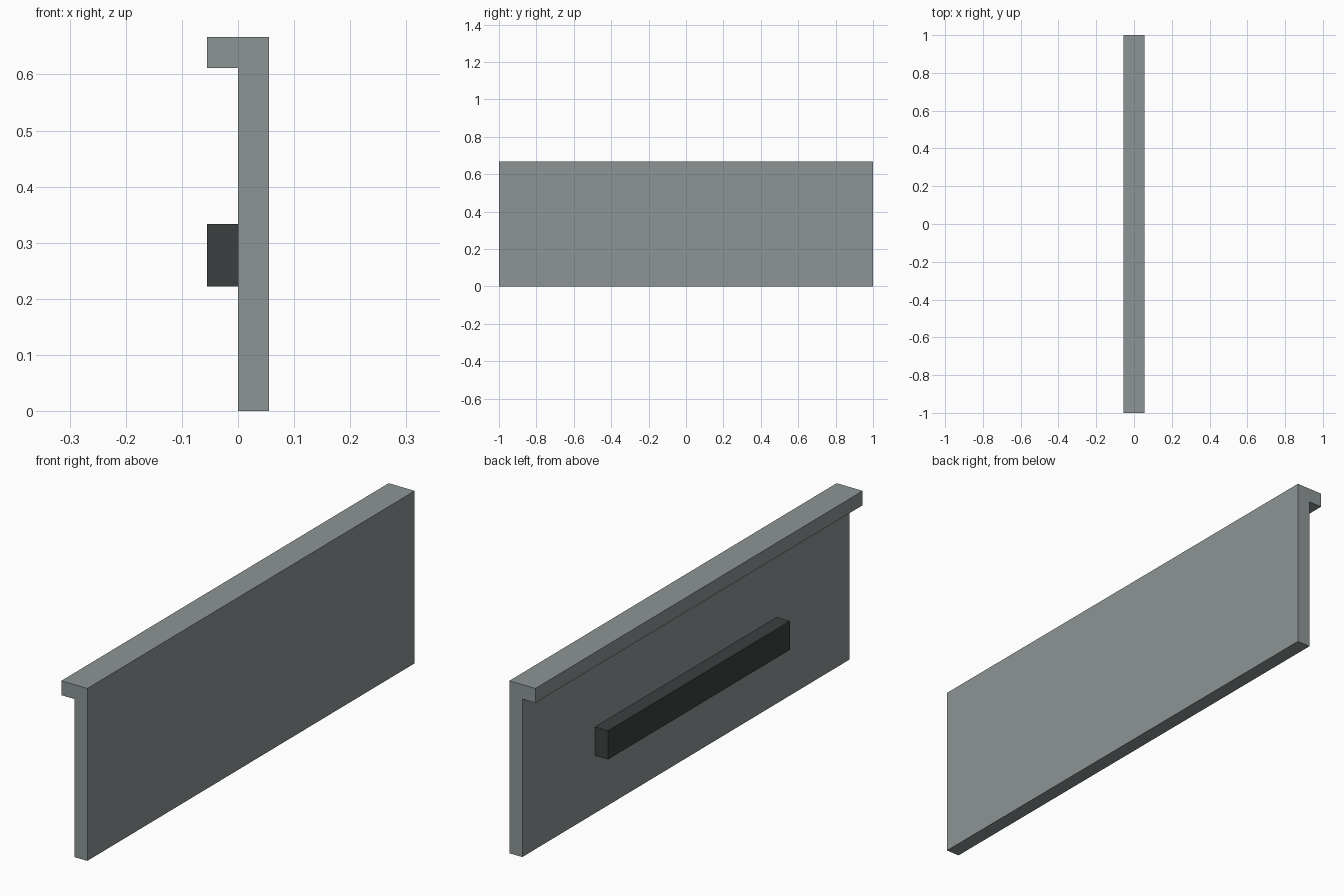
import bpy
import bmesh

if "Cube" in bpy.data.objects:
    bpy.data.objects.remove(bpy.data.objects["Cube"])

U = 1 / 18  # wall thickness


def material(name, rgb):
    m = bpy.data.materials.new(name)
    m.diffuse_color = (*rgb, 1)
    m.use_nodes = True
    m.node_tree.nodes["Principled BSDF"].inputs["Base Color"].default_value = m.diffuse_color
    return m


def extrude_profile(name, points, half_length, mat):
    """Extrude an x-z outline along y, centred on y = 0."""
    bm = bmesh.new()
    face = bm.faces.new([bm.verts.new((x, -half_length, z)) for x, z in points])
    new = bmesh.ops.extrude_face_region(bm, geom=[face])["geom"]
    verts = [v for v in new if isinstance(v, bmesh.types.BMVert)]
    bmesh.ops.translate(bm, verts=verts, vec=(0, 2 * half_length, 0))
    bmesh.ops.recalc_face_normals(bm, faces=bm.faces)
    mesh = bpy.data.meshes.new(name)
    bm.to_mesh(mesh)
    bm.free()
    mesh.materials.append(mat)
    obj = bpy.data.objects.new(name, mesh)
    bpy.context.collection.objects.link(obj)
    return obj


grey = material("grey", (0.27, 0.30, 0.30))
charcoal = material("charcoal", (0.045, 0.051, 0.051))

# Upright panel with a lip along its top edge
extrude_profile("lipped_panel",
                [(0, 0), (U, 0), (U, 12 * U), (-U, 12 * U), (-U, 11 * U), (0, 11 * U)],
                1, grey)

# Dark bar on the lip side
extrude_profile("grip_bar",
                [(-U, 4 * U), (0, 4 * U), (0, 6 * U), (-U, 6 * U)],
                10 * U, charcoal)
